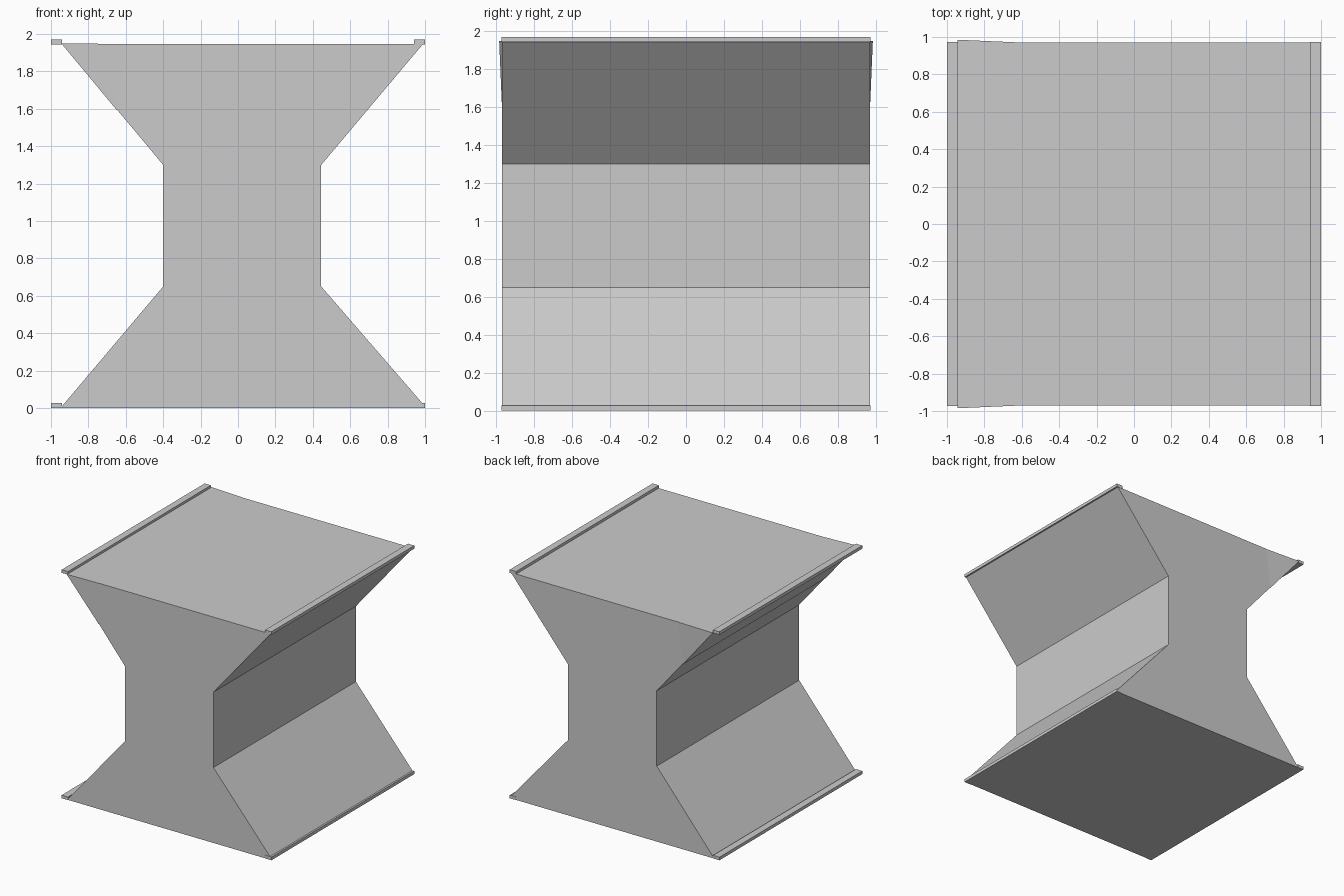
import bpy

if "Cube" in bpy.data.objects:
    bpy.data.objects.remove(bpy.data.objects["Cube"])

HALF_DEPTH = 0.97


def mesh_object(name, verts, faces):
    mesh = bpy.data.meshes.new(name)
    mesh.from_pydata(verts, [], faces)
    obj = bpy.data.objects.new(name, mesh)
    bpy.context.collection.objects.link(obj)
    return obj


def prism(name, profile, depths):
    """Extrude an anticlockwise x-z profile along y, with a half depth per point."""
    n = len(profile)
    verts = [(x, -d, z) for (x, z), d in zip(profile, depths)]
    verts += [(x, d, z) for (x, z), d in zip(profile, depths)]
    faces = [tuple(range(n)), tuple(range(2 * n - 1, n - 1, -1))]
    faces += [(i, i + n, (i + 1) % n + n, (i + 1) % n) for i in range(n)]
    return mesh_object(name, verts, faces)


# Waisted main block
waist = [(-0.945, 0.0), (0.995, 0.0), (0.995, 0.015), (0.445, 0.65),
         (0.445, 1.30), (0.99, 1.947), (-0.94, 1.947), (-0.40, 1.30),
         (-0.40, 0.65), (-0.945, 0.005)]
prism("waisted_body", waist, [HALF_DEPTH] * len(waist))

# Slightly flared upper left corner
corner = [(-0.945, 1.95), (-0.65, 1.595), (-0.60, 1.946)]
prism("flared_corner", corner, [0.985, HALF_DEPTH, HALF_DEPTH])

# Edge rails along the top and bottom
for level, z0, z1 in (("bottom", 0.0, 0.027), ("top", 1.943, 1.97)):
    for side, x0, x1 in (("left", -1.0, -0.94), ("right", 0.94, 1.0)):
        rail = [(x0, z0), (x1, z0), (x1, z1), (x0, z1)]
        prism(f"{level}_{side}_rail", rail, [0.973] * 4)
